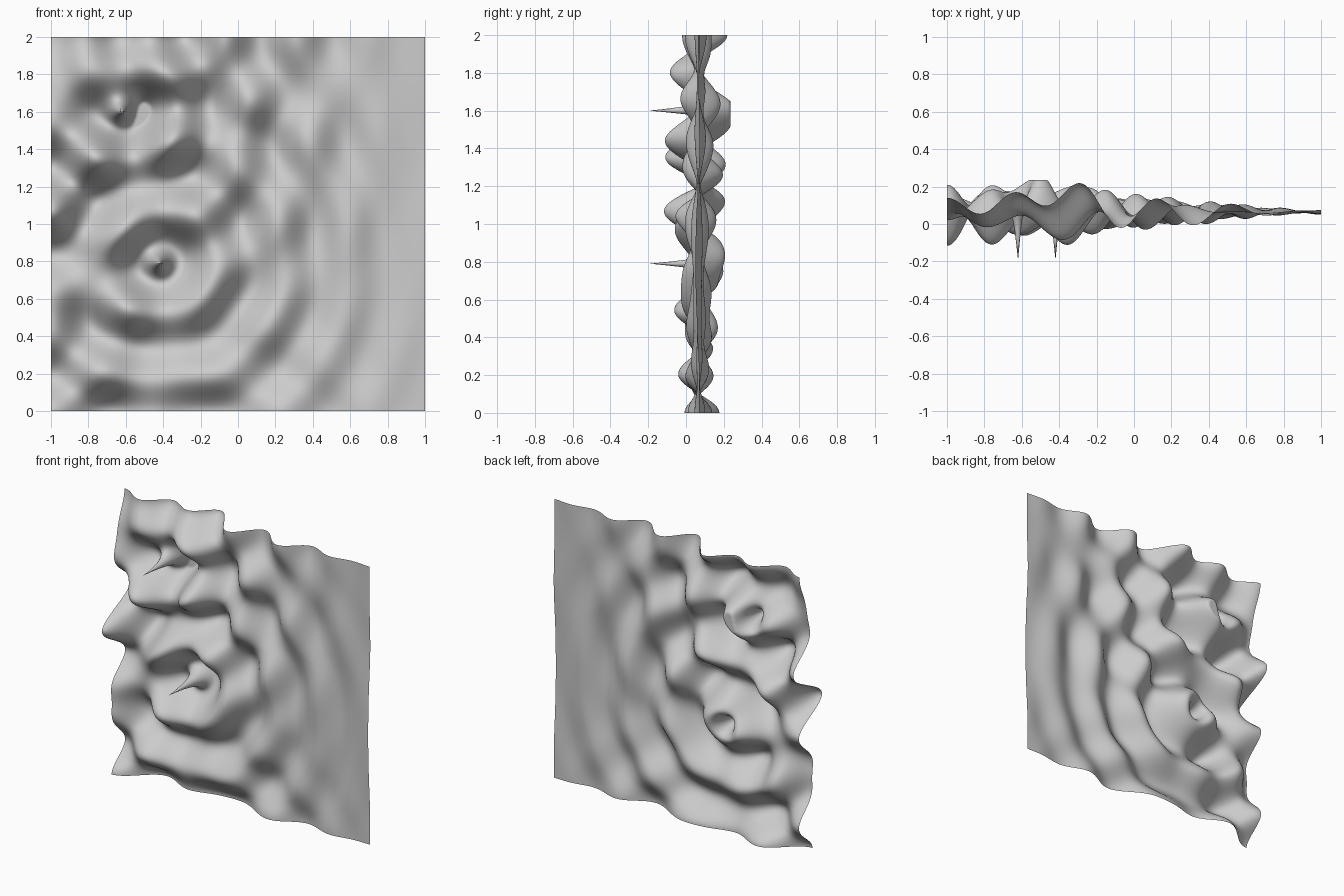
import bpy, bmesh, math

if "Cube" in bpy.data.objects:
    bpy.data.objects.remove(bpy.data.objects["Cube"])

N = 200                     # grid cells per side
K = 17.5                    # wave number of the ripples
AMP = 0.19                  # ripple strength
BASE = 0.065                # rest position of the sheet
TIP = -0.23                 # depth of the two spikes
SOURCES = [(-0.62, 1.60), (-0.42, 0.79)]


def ring_wave(r):
    """Outgoing ring ripple with a sharp spike at its centre."""
    t = K * max(r, 0.0045)
    if t > 1.5:
        return math.sqrt(2 / (math.pi * t)) * math.sin(t - math.pi / 4 - 1 / (8 * t))
    q = t * t / 4
    j0 = 1 - q + q * q / 4 - q ** 3 / 36
    return 2 / math.pi * ((math.log(t / 2) + 0.5772) * j0 + q - 0.375 * q * q + 11 * q ** 3 / 216)


def fade(r):
    """Ripples die out with the distance travelled."""
    s = min(max((r - 0.7) / 1.1, 0), 1)
    return 1 - s * s * (3 - 2 * s)


# Each source plus its echoes from the sheet's borders
emitters = [(ex, ez) for sx, sz in SOURCES
            for ex in (sx, -2 - sx, 2 - sx)
            for ez in (sz, -sz, 4 - sz)]


def depth(x, z):
    y = BASE
    for ex, ez in emitters:
        r = math.hypot(x - ex, z - ez)
        if r < 1.8:
            y += AMP * fade(r) * ring_wave(r)
    return min(max(y, TIP), 0.235)


# Rippled upright sheet
bm = bmesh.new()
bmesh.ops.create_grid(bm, x_segments=N, y_segments=N, size=1)
for v in bm.verts:
    x, z = v.co.x, v.co.y + 1
    v.co = (x, depth(x, z), z)
for f in bm.faces:
    f.smooth = True
mesh = bpy.data.meshes.new("rippled_sheet")
bm.to_mesh(mesh)
bm.free()
sheet = bpy.data.objects.new("rippled_sheet", mesh)
bpy.context.collection.objects.link(sheet)
